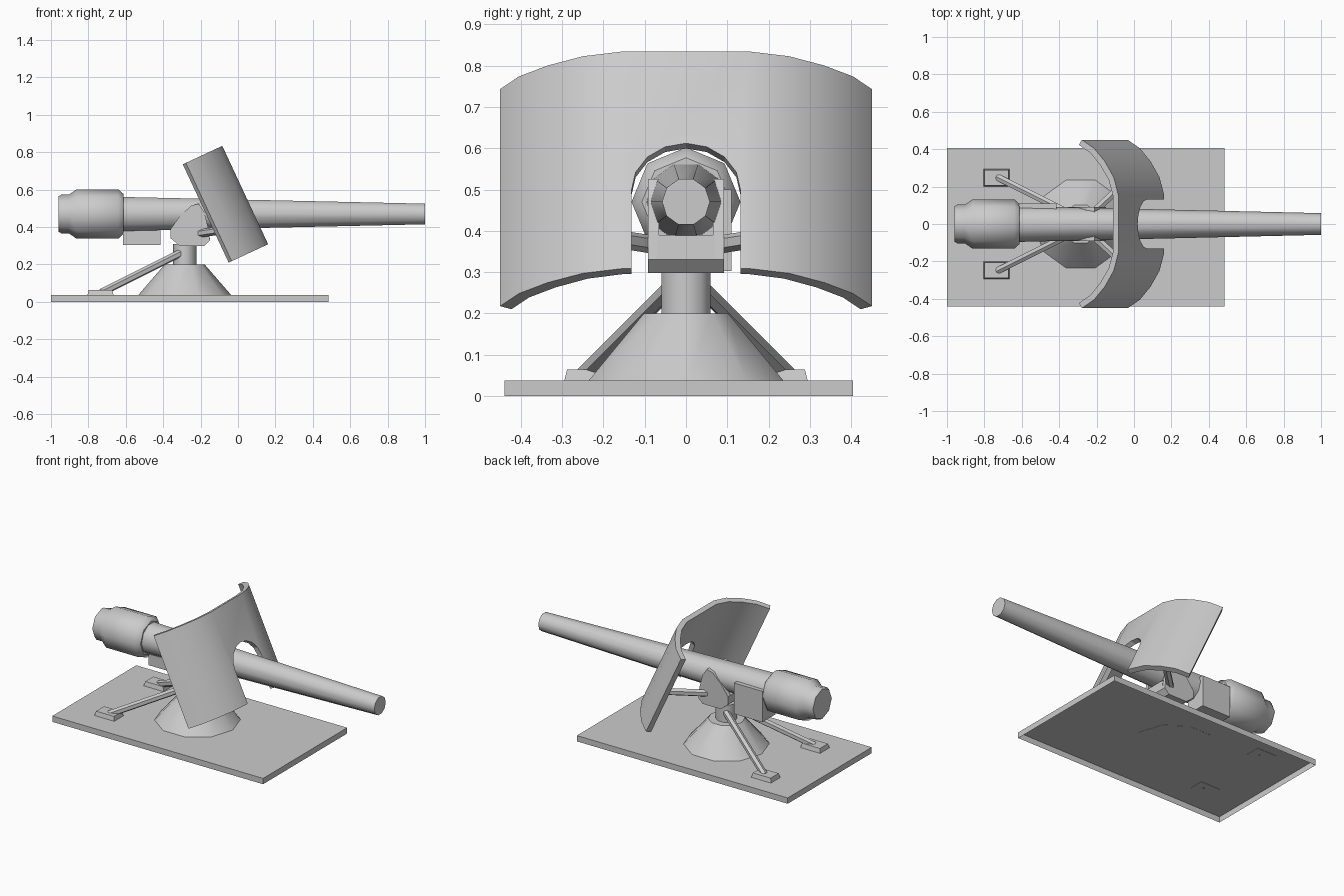
import bpy, bmesh, math
from mathutils import Vector, Matrix

if "Cube" in bpy.data.objects:
    bpy.data.objects.remove(bpy.data.objects["Cube"])


def finish(name, bm, smooth=None):
    bmesh.ops.recalc_face_normals(bm, faces=bm.faces)
    me = bpy.data.meshes.new(name)
    bm.to_mesh(me)
    bm.free()
    ob = bpy.data.objects.new(name, me)
    bpy.context.collection.objects.link(ob)
    if smooth:
        bpy.ops.object.select_all(action='DESELECT')
        ob.select_set(True)
        bpy.context.view_layer.objects.active = ob
        bpy.ops.object.shade_smooth_by_angle(angle=math.radians(smooth))
    return ob


def loft(name, loops, smooth=None):
    """Skin a list of equal-length point loops and cap both ends."""
    bm = bmesh.new()
    rings = [[bm.verts.new(p) for p in loop] for loop in loops]
    n = len(rings[0])
    for a, b in zip(rings, rings[1:]):
        for i in range(n):
            j = (i + 1) % n
            bm.faces.new((a[i], a[j], b[j], b[i]))
    bm.faces.new(rings[0])
    bm.faces.new(rings[-1])
    return finish(name, bm, smooth)


def lathe(name, prof, sides, origin, direction, up, smooth=None):
    """Rings (distance, radius) along a direction; first vertex points to 'up'."""
    d = Vector(direction).normalized()
    a = Vector(up)
    a = (a - d * a.dot(d)).normalized()
    b = d.cross(a)
    o = Vector(origin)
    ang = [2 * math.pi * i / sides for i in range(sides)]
    return loft(name, [[o + d * t + (a * math.cos(q) + b * math.sin(q)) * r for q in ang]
                       for t, r in prof], smooth)


def box(name, x, y, z, taper=0.0):
    def ring(zz, t):
        return [(x[0] + t, y[0] + t, zz), (x[1] - t, y[0] + t, zz),
                (x[1] - t, y[1] - t, zz), (x[0] + t, y[1] - t, zz)]
    return loft(name, [ring(z[0], 0), ring(z[1], taper)])


def rod(name, p, q, r, sides=6):
    v = Vector(q) - Vector(p)
    return lathe(name, [(0, r), (v.length, r)], sides, p, v, (0, 0, 1), 40)


# Base plate, open underneath
plate = box("base_plate", (-1, 0.485), (-0.44, 0.405), (0, 0.037))
bm = bmesh.new()
bm.from_mesh(plate.data)
bmesh.ops.delete(bm, geom=[f for f in bm.faces if f.calc_center_median().z < 0.001],
                 context='FACES_ONLY')
bm.to_mesh(plate.data)
bm.free()

# Pedestal cone and column
Z, X, Y = (0, 0, 1), (1, 0, 0), (0, 1, 0)
lathe("pedestal", [(0.035, 0.25), (0.2, 0.107)], 10, (-0.285, 0, 0), Z, X, 40)
lathe("column", [(0.19, 0.062), (0.31, 0.062)], 10, (-0.285, 0, 0), Z, X, 40)

# Barrel and breech
lathe("barrel", [(-0.63, 0.096), (1.0, 0.058)], 10, (0, 0, 0.47), X, Y, 40)
lathe("breech", [(-0.96, 0.095), (-0.945, 0.103), (-0.905, 0.103), (-0.863, 0.132),
                 (-0.64, 0.132), (-0.612, 0.107)], 8, (0, 0, 0.47), X, Y, 50)
box("breech_side_block", (-0.615, -0.415), (-0.02, 0.11), (0.303, 0.5))

# Cradle: two cheek plates joined by a block
cheek = [(-0.36, 0.34), (-0.36, 0.39), (-0.31, 0.46), (-0.25, 0.515), (-0.21, 0.525),
         (-0.18, 0.48), (-0.16, 0.4), (-0.15, 0.33), (-0.18, 0.298), (-0.31, 0.298)]
low = [(-0.36, 0.34), (-0.36, 0.39), (-0.155, 0.39), (-0.15, 0.33), (-0.18, 0.298), (-0.31, 0.298)]
loft("cradle_block", [[(x, y, z) for x, z in low] for y in (-0.07, 0.07)])
for s, side in ((1, "left"), (-1, "right")):
    loft("cradle_cheek_" + side, [[(x, s * y, z) for x, z in cheek] for y in (0.065, 0.092)])
    # Rear struts, foot pads and shield braces
    rod("strut_" + side, (-0.73, s * 0.25, 0.05), (-0.3, s * 0.035, 0.265), 0.021)
    yy = sorted((s * 0.2, s * 0.295))
    box("foot_pad_" + side, (-0.805, -0.665), yy, (0.035, 0.064), 0.007)
    rod("shield_brace_" + side, (-0.21, s * 0.07, 0.365), (-0.005, s * 0.26, 0.395), 0.022)

# Curved shield, leaning back 25 degrees
tilt = math.radians(25)
u = Vector((math.cos(tilt), 0, math.sin(tilt)))
d = Vector((-math.sin(tilt), 0, math.cos(tilt)))
O = Vector((-0.05, 0, 0.21))


def local(y, a, h):
    return O + u * a + d * h + Vector((0, y, 0))


outer = [(0.45, 0.018), (0.405, 0.09), (0.335, 0.153), (0.25, 0.206), (0.155, 0.233)]
inner = [(0.423, 0.0), (0.38, 0.068), (0.315, 0.126), (0.237, 0.176), (0.147, 0.203)]
section = (outer + [(-y, a) for y, a in reversed(outer)]
           + [(-y, a) for y, a in inner] + list(reversed(inner)))
shield = loft("shield", [[local(y, a, h) for y, a in section] for h in (0, 0.58)], 40)

# Arched opening for the barrel
arch = [(-0.132, -0.1), (0.132, -0.1)]
arch += [(0.132 * math.cos(math.pi * i / 8), 0.21 + 0.125 * math.sin(math.pi * i / 8))
         for i in range(9)]
cutter = loft("shield_cutter", [[local(y, a, h) for y, h in arch] for a in (0.1, 0.35)])
cutter.hide_render = True
mod = shield.modifiers.new("opening", 'BOOLEAN')
mod.operation = 'DIFFERENCE'
mod.solver = 'EXACT'
mod.object = cutter
bpy.ops.object.select_all(action='DESELECT')
shield.select_set(True)
bpy.context.view_layer.objects.active = shield
# keep the opening right after the section, before edge smoothing
shield.modifiers.move(len(shield.modifiers) - 1, 0)
bpy.ops.object.modifier_apply(modifier="opening")
bpy.data.objects.remove(cutter, do_unlink=True)
